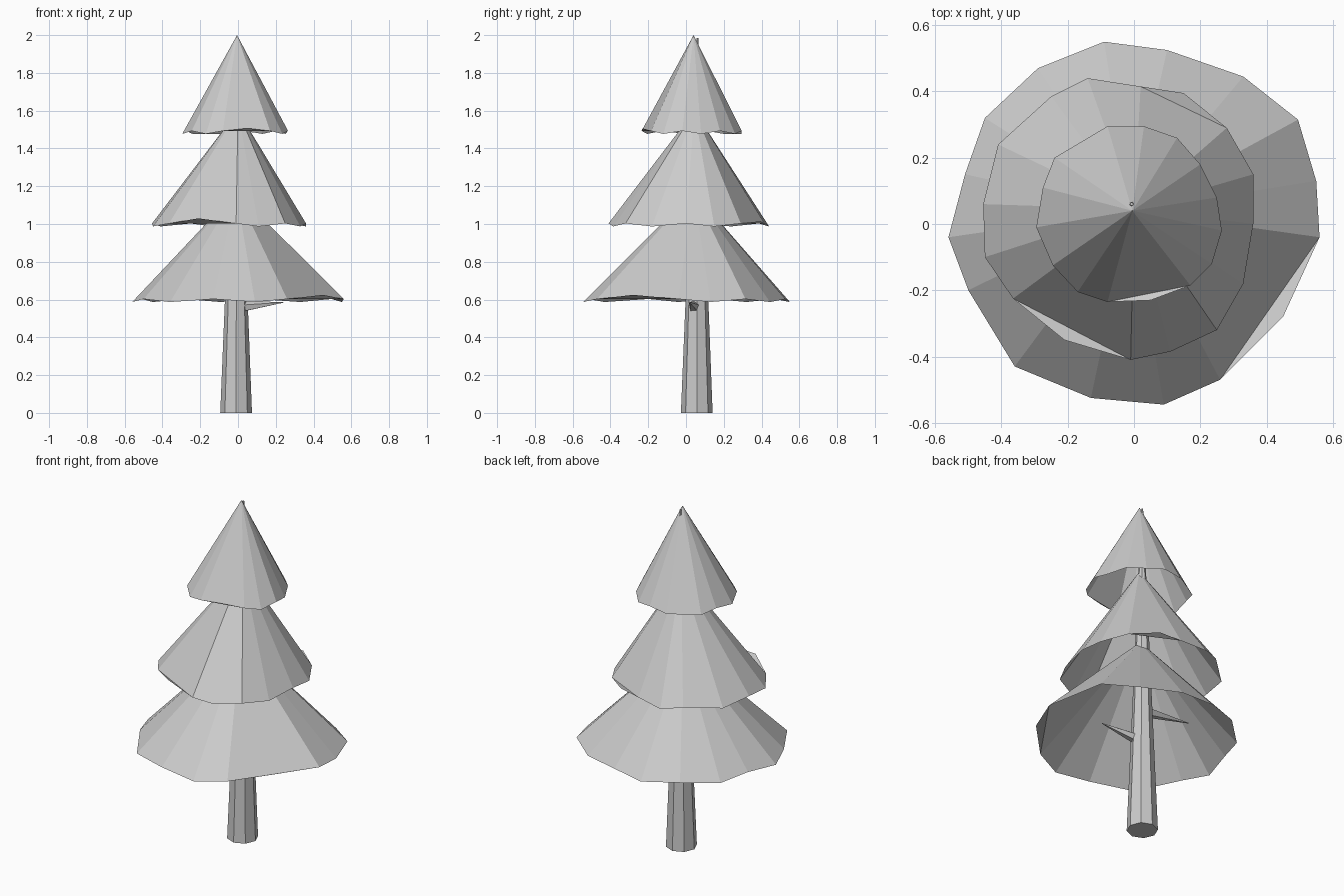
import bpy, bmesh
from mathutils import Vector

if "Cube" in bpy.data.objects:
    bpy.data.objects.remove(bpy.data.objects["Cube"])


def finish(name, bm):
    me = bpy.data.meshes.new(name)
    bm.to_mesh(me)
    bm.free()
    ob = bpy.data.objects.new(name, me)
    bpy.context.collection.objects.link(ob)
    return ob


def tier(name, apex, z, rim, folds):
    """Open cone skirt; rim points in `folds` are curled up under a straight hem."""
    bm = bmesh.new()
    top = bm.verts.new(apex)
    ring = []
    for i, (x, y) in enumerate(rim):
        h = z + folds.get(i, 0.008 if i % 2 else -0.008)
        ring.append(bm.verts.new((x, y, h)))
    n = len(ring)
    for i in range(n):
        j = (i + 1) % n
        if i in folds:
            bm.faces.new((ring[i - 1], ring[i], ring[j]))
            bm.faces.new((top, ring[j], ring[i - 1]))
        elif j not in folds:
            bm.faces.new((top, ring[j], ring[i]))
    return finish(name, bm)


def spike(name, base, tip, r1, r2, sides):
    """Tapered round bar between two points."""
    base, tip = Vector(base), Vector(tip)
    axis = tip - base
    bm = bmesh.new()
    bmesh.ops.create_cone(bm, cap_ends=True, segments=sides, radius1=r1,
                          radius2=r2, depth=axis.length)
    turn = axis.to_track_quat('Z', 'Y').to_matrix().to_4x4()
    bmesh.ops.transform(bm, matrix=turn, verts=bm.verts)
    bmesh.ops.translate(bm, vec=(base + tip) / 2, verts=bm.verts)
    return finish(name, bm)


# Foliage skirts, rims listed clockwise from the back
tier("lower_foliage", (-0.01, 0.04, 1.17), 0.595,
     [(-0.09, 0.55), (0.1, 0.525), (0.33, 0.445), (0.495, 0.315), (0.55, 0.13),
      (0.56, -0.04), (0.45, -0.28), (0.26, -0.47), (0.09, -0.545), (-0.13, -0.525),
      (-0.36, -0.43), (-0.5, -0.2), (-0.56, -0.04), (-0.51, 0.15), (-0.45, 0.32),
      (-0.29, 0.47)], {6: 0.03})
tier("middle_foliage", (0, 0.045, 1.6), 0.995,
     [(-0.14, 0.44), (0.02, 0.415), (0.15, 0.395), (0.28, 0.29), (0.36, 0.15),
      (0.36, 0.0), (0.33, -0.18), (0.25, -0.32), (0.11, -0.385), (-0.01, -0.41),
      (-0.21, -0.35), (-0.365, -0.225), (-0.45, -0.1), (-0.455, 0.06),
      (-0.41, 0.24), (-0.25, 0.385)], {2: 0.02, 10: 0.035})
tier("top_foliage", (-0.005, 0.04, 2.0), 1.485,
     [(-0.08, 0.295), (0.03, 0.295), (0.13, 0.26), (0.2, 0.18), (0.25, 0.08),
      (0.265, -0.02), (0.235, -0.12), (0.17, -0.185), (0.05, -0.23), (-0.08, -0.235),
      (-0.17, -0.205), (-0.245, -0.125), (-0.295, -0.01), (-0.275, 0.11),
      (-0.24, 0.2)], {8: 0.022})

# Trunk and two small branch stubs
spike("trunk", (-0.01, 0.057, 0), (-0.007, 0.06, 1.985), 0.084, 0.005, 8)
spike("right_branch", (0.01, 0.045, 0.56), (0.24, 0.02, 0.585), 0.032, 0.002, 5)
spike("left_branch", (-0.03, 0.06, 0.74), (-0.33, 0.06, 0.78), 0.032, 0.002, 5)
